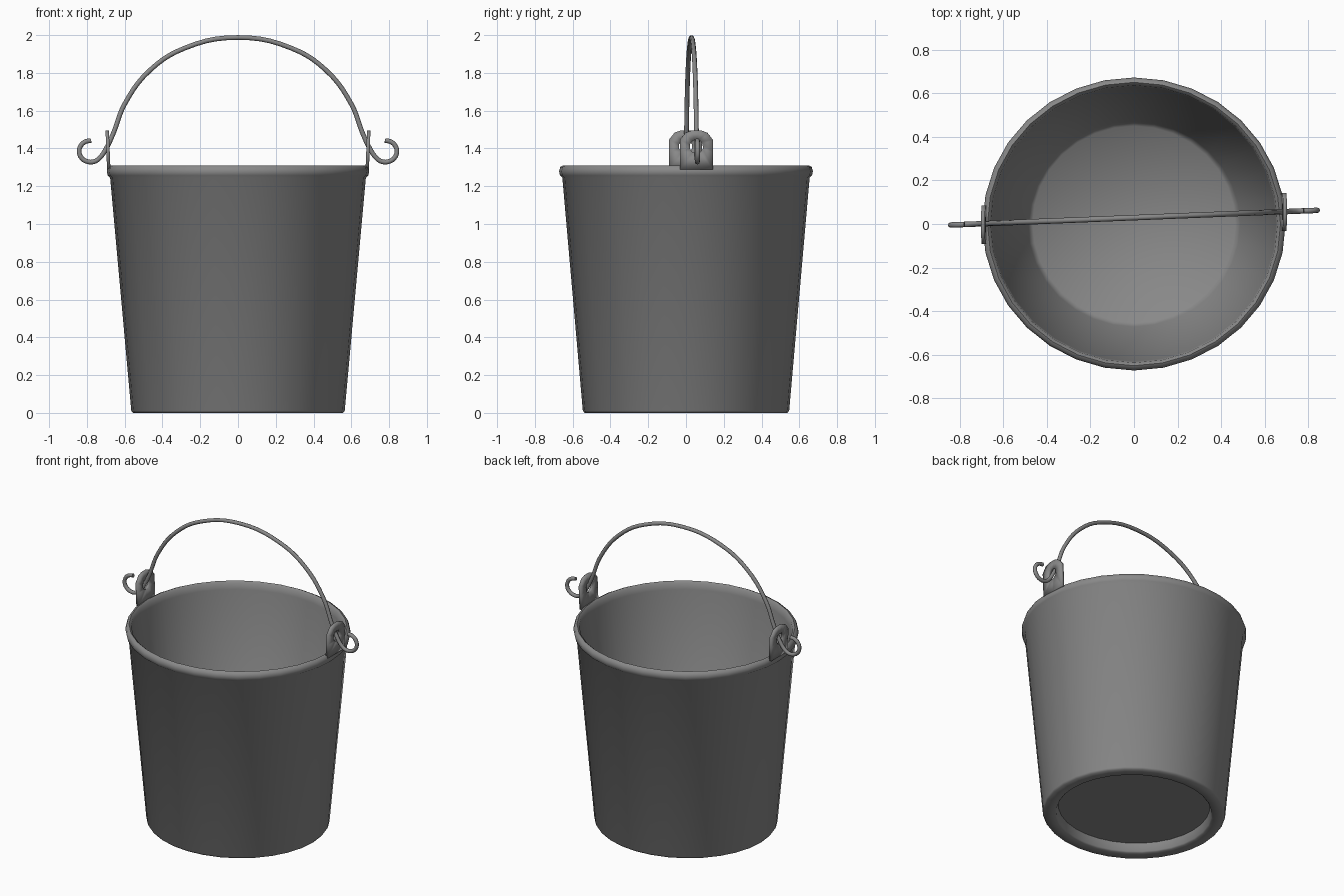
import bpy, bmesh, math
from mathutils import Vector

if "Cube" in bpy.data.objects:
    bpy.data.objects.remove(bpy.data.objects["Cube"])

grey = bpy.data.materials.new("galvanised grey")
grey.diffuse_color = (0.25, 0.25, 0.25, 1)
grey.use_nodes = True
grey.node_tree.nodes["Principled BSDF"].inputs["Base Color"].default_value = grey.diffuse_color


def finish(ob, angle=45):
    bpy.ops.object.select_all(action='DESELECT')
    ob.select_set(True)
    bpy.context.view_layer.objects.active = ob
    if ob.type == 'CURVE':
        bpy.ops.object.convert(target='MESH')
        ob = bpy.context.object
    ob.data.materials.clear()
    ob.data.materials.append(grey)
    bpy.ops.object.shade_smooth_by_angle(angle=math.radians(angle))
    return ob


def add_mesh(name, bm):
    bmesh.ops.recalc_face_normals(bm, faces=bm.faces)
    me = bpy.data.meshes.new(name)
    bm.to_mesh(me)
    bm.free()
    ob = bpy.data.objects.new(name, me)
    bpy.context.collection.objects.link(ob)
    return ob


# Bucket body: revolved profile (radius, height), slightly narrower in y
SIDES = 32
profile = [(0.47, 0.06), (0.48, 0.008), (0.488, 0), (0.556, 0), (0.565, 0.012),
           (0.677, 1.245), (0.69, 1.257), (0.695, 1.28), (0.688, 1.302),
           (0.672, 1.31), (0.658, 1.298), (0.652, 1.26), (0.487, 0.11), (0.465, 0.085)]
bm = bmesh.new()
rings = []
for r, z in profile:
    rings.append([bm.verts.new((r * math.cos(a), 0.967 * r * math.sin(a), z))
                  for a in (2 * math.pi * i / SIDES for i in range(SIDES))])
for lo, hi in zip(rings, rings[1:]):
    for i in range(SIDES):
        j = (i + 1) % SIDES
        bm.faces.new((lo[i], lo[j], hi[j], hi[i]))
bm.faces.new(rings[0])     # recessed underside
bm.faces.new(rings[-1])    # inner floor
finish(add_mesh("bucket_body", bm), 60)

# Ears: pierced plates standing on the rim
outline = [(0, -0.12), (0.088, -0.12), (0.088, -0.03), (0.088, 0.035), (0.058, 0.073),
           (0.025, 0.085), (-0.025, 0.085), (-0.058, 0.073), (-0.088, 0.035),
           (-0.088, -0.03), (-0.088, -0.12)]


def ear(name, side, yc):
    bm = bmesh.new()

    def vert(y, z):
        return bm.verts.new((side * (0.689 + 0.04 * z), yc + y, 1.41 + z))
    outer = [vert(*p) for p in outline]
    hole = []
    for p in outline:
        d = Vector(p).normalized() * 0.036
        hole.append(vert(d.x, d.y))
    n = len(outline)
    for i in range(n):
        j = (i + 1) % n
        bm.faces.new((outer[i], outer[j], hole[j], hole[i]))
    ob = add_mesh(name, bm)
    mod = ob.modifiers.new("thickness", 'SOLIDIFY')
    mod.thickness = 0.018
    mod.offset = 0
    finish(ob, 35)


ear("left_ear", -1, -0.003)
ear("right_ear", 1, 0.055)

# Handle: bent wire with a curled hook at each end, mirrored in x
half = [(0.28, 1.932), (0.465, 1.815), (0.60, 1.635), (0.66, 1.48), (0.695, 1.405)]
hook = [(0.78 + 0.061 * math.cos(math.radians(a)), 1.385 + 0.057 * math.sin(math.radians(a)))
        for a in (215, 250, 285, 320, 355, 30, 62, 92)]
half += hook
path = [(-x, z) for x, z in reversed(half)] + [(0, 1.987)] + half
cu = bpy.data.curves.new("handle", 'CURVE')
cu.dimensions = '3D'
cu.bevel_depth = 0.0125
cu.bevel_resolution = 2
cu.resolution_u = 5
cu.use_fill_caps = True
sp = cu.splines.new('BEZIER')
sp.bezier_points.add(len(path) - 1)
for bp, (x, z) in zip(sp.bezier_points, path):
    bp.co = (x, 0.029 + 0.04 * x, z)
    bp.handle_left_type = bp.handle_right_type = 'AUTO'
wire = bpy.data.objects.new("handle", cu)
bpy.context.collection.objects.link(wire)
finish(wire, 50)
